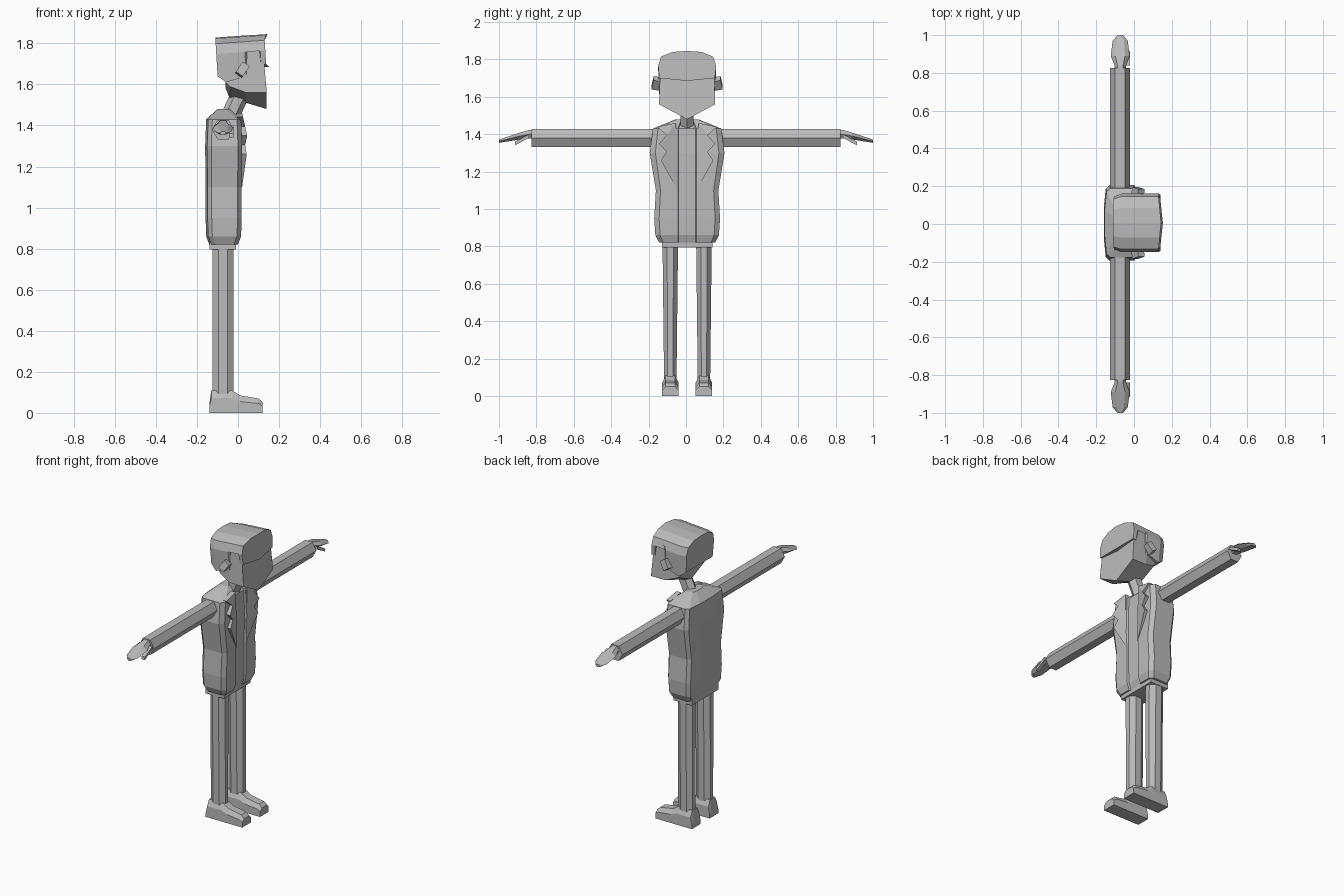
import bpy, bmesh, math
from mathutils import Euler, Matrix, Vector

cube = bpy.data.objects.get("Cube")
if cube:
    bpy.data.objects.remove(cube)

GREY = (0.5, 0.5, 0.5, 1)
grey = bpy.data.materials.new("plain_grey")
grey.use_nodes = True
grey.diffuse_color = GREY
grey.node_tree.nodes["Principled BSDF"].inputs["Base Color"].default_value = GREY

X, Y, Z = Matrix.Identity(3)
ARM_X = LEG_X = -0.073
LEG_Y = 0.09
BODY_SHIFT = 0.006


def finish(name, bm, mirror=False, shift=BODY_SHIFT):
    """Turn a bmesh into a flat-shaded object, optionally paired across y."""
    bmesh.ops.recalc_face_normals(bm, faces=bm.faces)
    mesh = bpy.data.meshes.new(name)
    bm.to_mesh(mesh)
    bm.free()
    mesh.materials.append(grey)
    part = bpy.data.objects.new(name, mesh)
    part.location.y = shift
    bpy.context.collection.objects.link(part)
    if mirror:
        modifier = part.modifiers.new("mirror", 'MIRROR')
        modifier.use_axis = (False, True, False)


def loft(name, rings, **options):
    """Skin rings of equal length and cap both ends."""
    bm = bmesh.new()
    loops = [[bm.verts.new(point) for point in ring] for ring in rings]
    for low, high in zip(loops, loops[1:]):
        for i in range(len(low)):
            bm.faces.new((low[i - 1], low[i], high[i], high[i - 1]))
    bm.faces.new(loops[0])
    bm.faces.new(loops[-1])
    finish(name, bm, **options)


def box(name, centre, size, turn=(0, 0, 0), **options):
    bm = bmesh.new()
    bmesh.ops.create_cube(bm, size=1, matrix=Matrix.LocRotScale(
        Vector(centre), Euler(turn), Vector(size)))
    finish(name, bm, **options)


def oval(centre, across, up, sides=6, turn=0):
    """Regular ring of points spanned by two half-axis vectors."""
    angles = [turn + math.tau * i / sides for i in range(sides)]
    return [Vector(centre) + across * math.cos(a) + up * math.sin(a) for a in angles]


def both_sides(half):
    """Complete a half outline by reflecting it in y."""
    return half + [(x, -y, z) for x, y, z in reversed(half) if y]


# Jacket body with a shallow front opening
def jacket_ring(z, width, depth, gap=0.05):
    back, front = -0.07 - depth, -0.07 + depth
    return both_sides([
        (back, width * 0.4, z), (back + 0.01, width * 0.9, z),
        (back + 0.03, width, z), (front - 0.02, width, z),
        (front, width * 0.85, z), (front, gap, z), (front - 0.01, gap * 0.9, z)])


loft("jacket", [
    jacket_ring(0.82, 0.15, 0.07), jacket_ring(0.86, 0.17, 0.085),
    jacket_ring(0.95, 0.176, 0.088), jacket_ring(1.1, 0.167, 0.088),
    jacket_ring(1.3, 0.2, 0.09), jacket_ring(1.43, 0.183, 0.085),
    jacket_ring(1.48, 0.06, 0.03, gap=0.03)])
box("hips", (-0.075, 0, 0.83), (0.13, 0.27, 0.07))

# Notched lapels, flaring away from the chest at their outer edge
bm = bmesh.new()
zigzag = [(y, 1.44 - 0.045 * i) for i, y in enumerate((0.16, 0.11, 0.15, 0.11, 0.14))]
outline = [(0.06, 1.46), *zigzag, (0.05, 1.1)]
points = [Vector((0.02 + min(y - 0.05, 1.46 - z) / 4, y, z)) for y, z in outline]
face = bm.faces.new([bm.verts.new(point) for point in points])
solid = bmesh.ops.extrude_face_region(bm, geom=[face], use_keep_orig=True)
rear = [v for v in solid["geom"] if isinstance(v, bmesh.types.BMVert)]
bmesh.ops.translate(bm, verts=rear, vec=X * -0.03)
bmesh.ops.triangulate(bm, faces=[f for f in bm.faces if len(f.verts) > 4])
finish("lapels", bm, mirror=True)

# Neck, leaning forward
loft("neck", [oval((x, 0, z), X * 0.04 - Z * 0.02, Y * 0.04)
              for x, z in ((-0.05, 1.42), (0.01, 1.55))])


# Head: a wedge over a keel-shaped jaw
def face_ring(x, width, keel, jaw):
    return both_sides([(x, 0, keel), (x, width, jaw), (x - 0.02, width * 0.95, 1.79)])


loft("face", [
    face_ring(-0.06, 0.12, 1.58, 1.61), face_ring(-0.04, 0.13, 1.53, 1.59),
    face_ring(0.04, 0.15, 1.51, 1.56), face_ring(0.14, 0.15, 1.48, 1.56)])


# Hair: domed cap, stepped up round the face, with a bowed fringe
def hair_ring(x, low):
    width = 0.14 if x < -0.08 else 0.155
    top = 1.835 + x * 0.07
    bow = 0.015 if x > 0.1 else 0
    half = [(bow, 0, low - bow), (0, width * 0.96, low), (0, width, top - 0.08),
            (0, width * 0.9, top - 0.03), (bow / 2, width / 2, top - 0.005), (bow, 0, top)]
    return both_sides([(x + dx - (z - 1.65) * 0.06, y, z) for dx, y, z in half])


loft("hair", [
    hair_ring(-0.1, 1.64), hair_ring(-0.06, 1.61), hair_ring(0.04, 1.64),
    hair_ring(0.05, 1.78), hair_ring(0.11, 1.78), hair_ring(0.115, 1.7),
    hair_ring(0.14, 1.7)])
box("ears", (0.02, 0.155, 1.67), (0.04, 0.06, 0.06), (0.2, 0.6, 0), mirror=True)

# Sleeves: long six-sided bars
loft("sleeves", [oval((ARM_X, y, 1.38), X * 0.053, Z * 0.055) for y in (0.14, 0.825)],
     mirror=True, shift=0)


# Hands: flat, thinning and drooping towards the fingertips
def hand_ring(y, width):
    droop = max(0, y - 0.85) / 4
    thickness = 0.03 - (y - 0.8) / 10
    return oval((ARM_X, y, 1.4 - droop), X * width, Z * thickness)


loft("hands", [
    hand_ring(0.81, 0.03), hand_ring(0.84, 0.03), hand_ring(0.89, 0.05),
    hand_ring(0.97, 0.04), hand_ring(1, 0.015)], mirror=True, shift=0)
loft("thumbs", [oval((ARM_X + 0.04, y, z), X * 0.016, Z * 0.014, 4, math.pi / 4)
                for y, z in ((0.84, 1.39), (0.915, 1.35))], mirror=True, shift=0)

# Trouser legs: tapered eight-sided columns
loft("legs", [oval((LEG_X, LEG_Y, z), X * 0.056, Y * radius, 8, math.pi / 8)
              for z, radius in ((0.09, 0.036), (0.82, 0.045))], mirror=True)

# Shoes: one side profile, lower at its outer edges
profile = [(-0.14, 0), (-0.14, 0.04), (-0.13, 0.11), (-0.03, 0.11), (0.01, 0.085),
           (0.1, 0.07), (0.12, 0.05), (0.12, 0)]
loft("shoes", [[(x, LEG_Y + side, z * height) for x, z in profile]
               for side, height in ((-0.044, 0.65), (-0.025, 1), (0.025, 1), (0.044, 0.65))],
     mirror=True)
